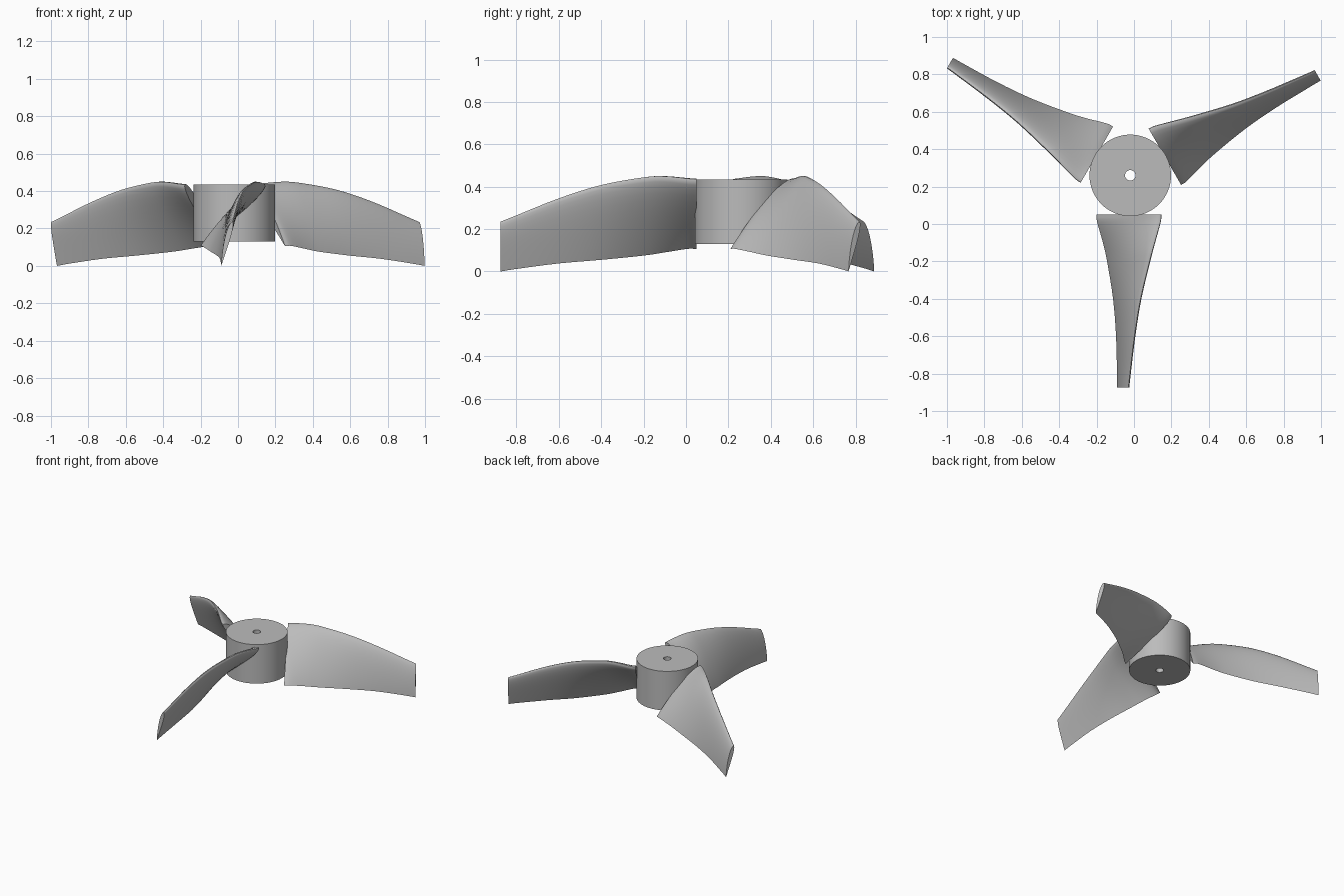
import bpy, bmesh, math
from mathutils import Vector, Matrix

if "Cube" in bpy.data.objects:
    bpy.data.objects.remove(bpy.data.objects["Cube"], do_unlink=True)

HUB = Vector((-0.02, 0.26, 0))

grey = bpy.data.materials.new("plain grey")
grey.use_nodes = True
COLOUR = (0.5, 0.5, 0.5, 1)
grey.diffuse_color = COLOUR
grey.node_tree.nodes["Principled BSDF"].inputs["Base Color"].default_value = COLOUR


def finish(bm, name):
    bmesh.ops.recalc_face_normals(bm, faces=bm.faces)
    mesh = bpy.data.meshes.new(name)
    bm.to_mesh(mesh)
    bm.free()
    mesh.materials.append(grey)
    obj = bpy.data.objects.new(name, mesh)
    bpy.context.collection.objects.link(obj)
    bpy.ops.object.select_all(action='DESELECT')
    obj.select_set(True)
    bpy.context.view_layer.objects.active = obj
    bpy.ops.object.shade_smooth_by_angle(angle=math.radians(35))
    return obj


def bridge(bm, a, b):
    n = len(a)
    for i in range(n):
        j = (i + 1) % n
        bm.faces.new((a[i], a[j], b[j], b[i]))


# Hub: a drum with a small shaft hole right through it
bm = bmesh.new()
rings = []
for radius, z in ((0.218, 0.13), (0.218, 0.435), (0.028, 0.435), (0.028, 0.13)):
    rings.append([bm.verts.new(HUB + Vector((radius * math.cos(a), radius * math.sin(a), z)))
                  for a in (math.tau * i / 64 for i in range(64))])
for k in range(4):
    bridge(bm, rings[k], rings[(k + 1) % 4])
finish(bm, "hub")

# Blade stations: radius, trailing edge x and z, leading edge x and z
STATIONS = [Vector(s) for s in (
    (0.21, -0.18, 0.105, 0.165, 0.435),
    (0.25, -0.177, 0.107, 0.161, 0.438),
    (0.36, -0.146, 0.090, 0.130, 0.449),
    (0.46, -0.124, 0.075, 0.103, 0.444),
    (0.66, -0.092, 0.055, 0.055, 0.408),
    (0.86, -0.076, 0.038, 0.022, 0.345),
    (1.06, -0.071, 0.012, -0.002, 0.265),
    (1.135, -0.07, 0.0, -0.01, 0.235))]


def spline(points, steps):
    """Smooth curve through the points."""
    pts = [2 * points[0] - points[1], *points, 2 * points[-1] - points[-2]]
    out = []
    for p, a, b, q in zip(pts, pts[1:], pts[2:], pts[3:]):
        for s in range(steps):
            t = s / steps
            out.append(a + (b - p) * t / 2 + (2 * p - 5 * a + 4 * b - q) * t * t / 2
                       + (3 * a - p - 3 * b + q) * t ** 3 / 2)
    return out + [points[-1]]


def section(station, n=14):
    """Thin aerofoil loop, round at the leading edge and sharp at the trailing edge."""
    r, tx, tz, lx, lz = station
    lead, trail = Vector((lx, -r, lz)), Vector((tx, -r, tz))
    chord = trail - lead
    normal = Vector((chord.z, 0, -chord.x))
    loop = []
    for i in range(2 * n):
        u = (1 - math.cos(math.pi * i / n)) / 2
        side = 1 if i <= n else -1
        half = 0.6 * (0.297 * math.sqrt(u) - 0.126 * u - 0.352 * u**2 + 0.284 * u**3 - 0.103 * u**4)
        camber = 0.06 * u * (1 - u)
        loop.append(lead + chord * u + normal * (side * half + camber))
    return loop


# Three twisted blades set evenly round the hub
for index, name in enumerate(("front_blade", "left_blade", "right_blade")):
    turn = Matrix.Translation(HUB) @ Matrix.Rotation(math.tau * index / 3, 4, 'Z')
    bm = bmesh.new()
    loops = [[bm.verts.new(turn @ p) for p in section(s)] for s in spline(STATIONS, 4)]
    for a, b in zip(loops, loops[1:]):
        bridge(bm, a, b)
    bm.faces.new(loops[0])
    bm.faces.new(loops[-1])
    finish(bm, name)
